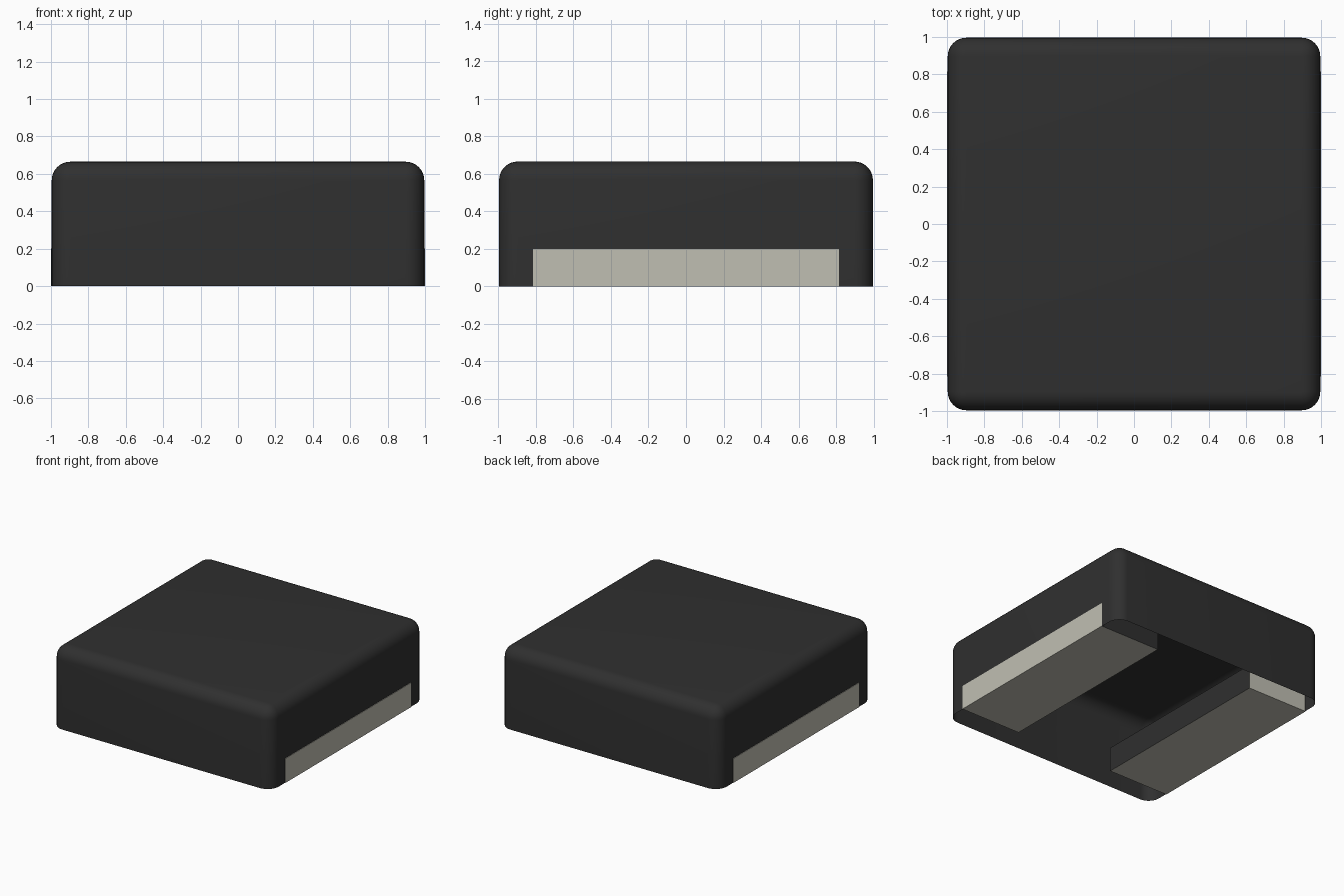
import bpy, bmesh
from mathutils import Matrix, Vector

if "Cube" in bpy.data.objects:
    bpy.data.objects.remove(bpy.data.objects["Cube"], do_unlink=True)


def make_material(name, colour):
    mat = bpy.data.materials.new(name)
    mat.use_nodes = True
    mat.diffuse_color = colour
    mat.node_tree.nodes["Principled BSDF"].inputs["Base Color"].default_value = colour
    return mat


charcoal = make_material("charcoal", (0.029, 0.029, 0.029, 1))
pale_grey = make_material("pale grey", (0.53, 0.52, 0.45, 1))


def box(low, high):
    low, high = Vector(low), Vector(high)
    bm = bmesh.new()
    place = Matrix.Translation((low + high) / 2) @ Matrix.Diagonal((*(high - low), 1))
    bmesh.ops.create_cube(bm, size=1, matrix=place)
    bm.normal_update()
    return bm


def finish(bm, name, materials):
    mesh = bpy.data.meshes.new(name)
    bm.to_mesh(mesh)
    bm.free()
    for mat in materials:
        mesh.materials.append(mat)
    obj = bpy.data.objects.new(name, mesh)
    bpy.context.collection.objects.link(obj)
    return obj


# Thin rounded cover, open underneath
SIDE, HEIGHT, RADIUS = 0.996, 0.665, 0.1
bm = box((-SIDE, -SIDE, 0), (SIDE, SIDE, HEIGHT))
bottom = [f for f in bm.faces if f.normal.z < -0.9]
bmesh.ops.delete(bm, geom=bottom, context="FACES_ONLY")
rounded = [e for e in bm.edges if len(e.link_faces) == 2]
bmesh.ops.bevel(bm, geom=rounded, offset=RADIUS, offset_type="OFFSET",
                segments=8, profile=0.5, affect="EDGES")
cover = finish(bm, "cover", [charcoal])
bpy.ops.object.select_all(action="DESELECT")
cover.select_set(True)
bpy.context.view_layer.objects.active = cover
bpy.ops.object.shade_smooth_by_angle(angle=0.6)

# Two contact blocks, the second turned half a circle from the first
for name, side in (("left_contact", 1), ("right_contact", -1)):
    bm = box((0.45, -0.815, 0), (1, 0.815, 0.2))
    for face in bm.faces:
        inner_or_back = face.normal.x < -0.9 or face.normal.y > 0.9
        face.material_index = 1 if inner_or_back else 0
    bmesh.ops.scale(bm, vec=(side, side, 1), verts=bm.verts)
    finish(bm, name, [pale_grey, charcoal])
